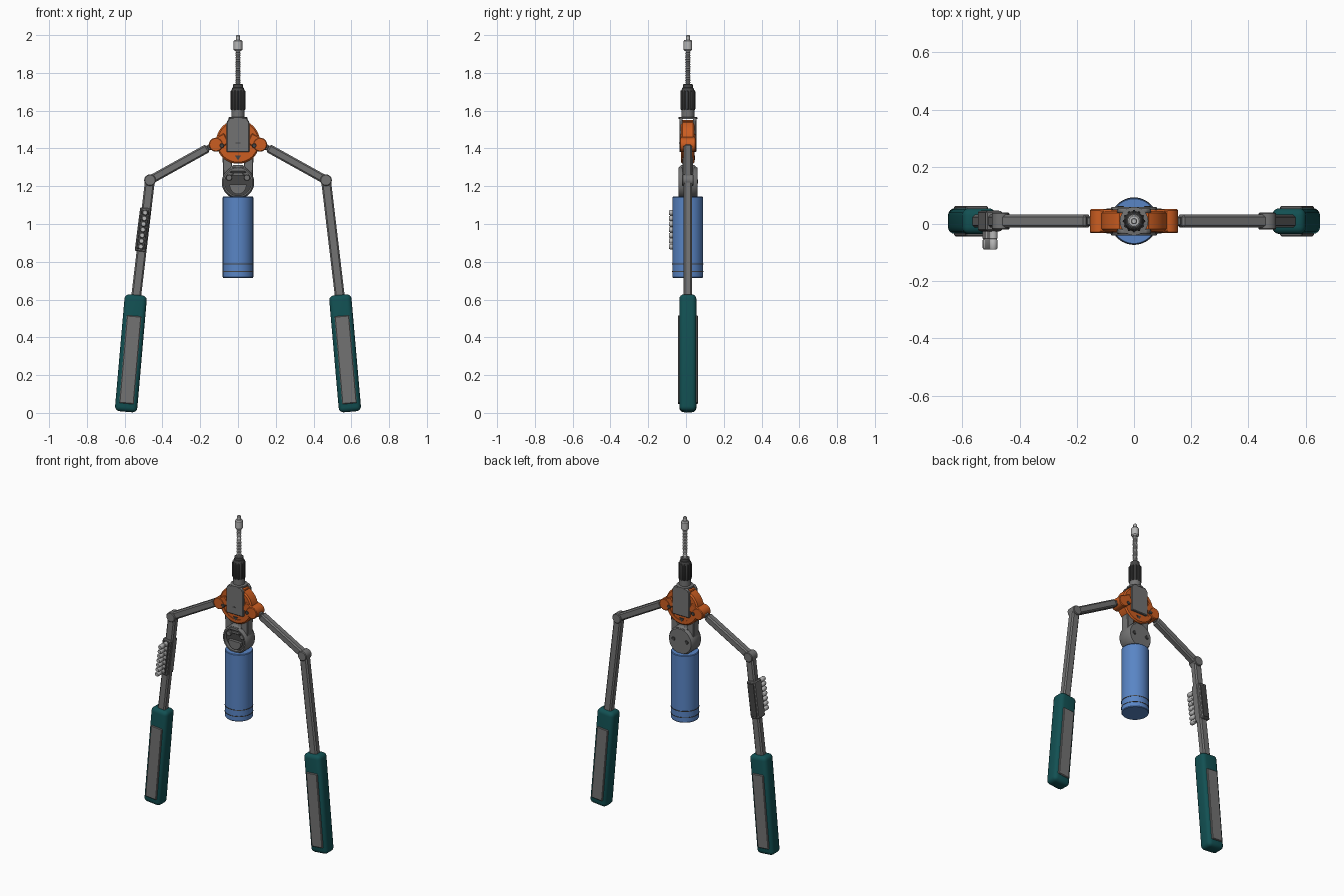
import bpy, bmesh, math
from mathutils import Vector, Matrix

if "Cube" in bpy.data.objects:
    bpy.data.objects.remove(bpy.data.objects["Cube"])

Y0 = 0.01  # tool's centre plane in y


def material(name, rgb):
    m = bpy.data.materials.new(name)
    m.diffuse_color = (*rgb, 1)
    m.use_nodes = True
    m.node_tree.nodes["Principled BSDF"].inputs["Base Color"].default_value = m.diffuse_color
    return m


GREY = material("steel grey", (0.17, 0.17, 0.17))
DARK = material("dark grey", (0.06, 0.06, 0.06))
LIGHT = material("light metal", (0.48, 0.48, 0.48))
ORANGE = material("orange", (0.6, 0.11, 0.015))
TEAL = material("dark teal", (0.006, 0.08, 0.085))
BLUE = material("blue", (0.1, 0.235, 0.56))


def finish(name, bm, mat, angle=35):
    bmesh.ops.recalc_face_normals(bm, faces=bm.faces[:])
    me = bpy.data.meshes.new(name)
    bm.to_mesh(me)
    bm.free()
    me.materials.append(mat)
    me.shade_smooth()
    me.set_sharp_from_angle(angle=math.radians(angle))
    ob = bpy.data.objects.new(name, me)
    bpy.context.collection.objects.link(ob)
    return ob


def lathe(name, profile, mat, n=32, centre=(0, 0), axis='Z', closed=False):
    """Spin (radius, height) points; centre is (x, y) for Z or (x, z) for Y."""
    bm = bmesh.new()
    rings = []
    for r, h in profile:
        ring = []
        for i in range(n):
            a = 2 * math.pi * i / n
            u, v = centre[0] + r * math.cos(a), centre[1] + r * math.sin(a)
            ring.append(bm.verts.new((u, v, h) if axis == 'Z' else (u, Y0 + h, v)))
        rings.append(ring)
    pairs = list(zip(rings, rings[1:]))
    if closed:
        pairs.append((rings[-1], rings[0]))
    for a, b in pairs:
        for i in range(n):
            j = (i + 1) % n
            bm.faces.new((a[i], a[j], b[j], b[i]))
    if not closed:
        bm.faces.new(rings[0])
        bm.faces.new(rings[-1])
    return finish(name, bm, mat)


def disc(name, x, z, r, y0, y1, mat, n=32, c=0.004):
    """Chamfered disc facing the front."""
    return lathe(name, [(r - c, y0), (r, y0 + c), (r, y1 - c), (r - c, y1)], mat, n, (x, z), 'Y')


def plate(name, pts, y0, y1, mat, bevel=0.004):
    """Extrude an x/z outline in y."""
    bm = bmesh.new()
    f = bm.faces.new([bm.verts.new((x, Y0 + y0, z)) for x, z in pts])
    ext = bmesh.ops.extrude_face_region(bm, geom=[f])
    vs = [g for g in ext["geom"] if isinstance(g, bmesh.types.BMVert)]
    bmesh.ops.translate(bm, verts=vs, vec=(0, y1 - y0, 0))
    if bevel:
        bmesh.ops.bevel(bm, geom=bm.edges[:], offset=bevel, segments=1, affect='EDGES')
    return finish(name, bm, mat)


def beam(name, p0, p1, width, depth, mat, bevel=0.008, seg=1, y=0.0):
    """Bar from p0 to p1 (x, z) with bevelled edges."""
    a, b = Vector((p0[0], Y0 + y, p0[1])), Vector((p1[0], Y0 + y, p1[1]))
    d = (b - a).normalized()
    side = Vector((d.z, 0, -d.x))
    rot = Matrix((side, Vector((0, 1, 0)), d)).transposed().to_4x4()
    bm = bmesh.new()
    bmesh.ops.create_cube(bm, size=1)
    bmesh.ops.scale(bm, verts=bm.verts[:], vec=(width, depth, (b - a).length))
    bmesh.ops.bevel(bm, geom=bm.edges[:], offset=bevel, segments=seg, profile=0.5, affect='EDGES')
    bm.transform(Matrix.Translation((a + b) / 2) @ rot)
    return finish(name, bm, mat)


def lerp(p, q, t):
    return (p[0] + (q[0] - p[0]) * t, p[1] + (q[1] - p[1]) * t)


# Two mirrored arms with grips
for s, side in ((-1, "left"), (1, "right")):
    foot, top = (s * 0.594, 0.006), (s * 0.54, 0.625)
    elbow, wrist = (s * 0.466, 1.232), (s * 0.16, 1.402)
    beam(side + "_grip", foot, top, 0.118, 0.09, TEAL, 0.025, 4)
    beam(side + "_grip_inlay", lerp(foot, top, 0.07), lerp(foot, top, 0.82),
         0.078, 0.106, GREY, 0.004)
    beam(side + "_lower_arm", lerp(foot, top, 0.9), elbow, 0.052, 0.045, GREY)
    beam(side + "_upper_arm", elbow, wrist, 0.046, 0.045, GREY)
    disc(side + "_elbow", *elbow, 0.031, -0.03, 0.03, GREY, 16)
    beam(side + "_link", wrist, (s * 0.11, 1.425), 0.03, 0.03, GREY, 0.004)
    # Orange pivot ears on the body
    disc(side + "_ear", s * 0.117, 1.42, 0.037, -0.042, 0.042, ORANGE, 24)
    disc(side + "_ear_pin", s * 0.085, 1.415, 0.012, -0.044, 0.044, DARK, 12, 0.002)
    beam(side + "_ear_web", (s * 0.06, 1.455), (s * 0.115, 1.425), 0.06, 0.08, ORANGE, 0.005)

# Orange body: recessed disc with a raised rim
disc("body_core", 0, 1.435, 0.11, -0.032, 0.032, ORANGE, 48)
lathe("body_rim", [(0.088, -0.036), (0.108, -0.036), (0.116, -0.028), (0.116, 0.028),
                   (0.108, 0.036), (0.088, 0.036)], ORANGE, 48, (0, 1.435), 'Y', True)

# Grey jaw plates on both faces, with small details on the front
outline = [(-0.06, 1.38), (0.06, 1.38), (0.06, 1.54), (0.045, 1.562), (-0.045, 1.562), (-0.06, 1.54)]
for y0, y1, where in ((-0.045, -0.028, "front"), (0.028, 0.045, "back")):
    plate(where + "_jaw_plate", outline, y0, y1, GREY)
plate("jaw_filler", [(-0.055, 1.4), (0.055, 1.4), (0.055, 1.545), (-0.055, 1.545)],
      -0.036, 0.036, ORANGE)
plate("body_notch", [(-0.016, 1.362), (0, 1.338), (0.016, 1.362)], -0.037, 0.037, DARK, 0)
plate("jaw_slot", [(-0.012, 1.425), (0.012, 1.425), (0.012, 1.432), (-0.012, 1.432)],
      -0.047, -0.04, DARK, 0)

# Nose: flange, collar, knurled sleeve
centre = (0, Y0)
lathe("nose_collar", [(0.05, 1.555), (0.05, 1.565), (0.034, 1.567), (0.034, 1.605)],
      GREY, 32, centre)
lathe("nose_sleeve", [(0.033, 1.6), (0.035, 1.606), (0.035, 1.705), (0.03, 1.72),
                      (0.027, 1.722), (0.027, 1.738), (0.018, 1.742)], DARK, 32, centre)
for i in range(12):
    a = 2 * math.pi * i / 12
    lathe("sleeve_rib", [(0.003, 1.604), (0.005, 1.61), (0.005, 1.7), (0.003, 1.708)], DARK, 8,
          (0.0345 * math.cos(a), Y0 + 0.0345 * math.sin(a)))

# Threaded mandrel with nut and tip
thread = []
for i in range(20):
    z = 1.735 + i * 0.0095
    thread += [(0.0105, z), (0.0145, z + 0.00475)]
lathe("threaded_rod", thread + [(0.0105, 1.926)], LIGHT, 20, centre)
lathe("mandrel_nut", [(0.016, 1.916), (0.023, 1.923), (0.023, 1.968), (0.018, 1.975)],
      LIGHT, 20, centre)
lathe("mandrel_tip", [(0.011, 1.97), (0.011, 1.996), (0.008, 2.0)], LIGHT, 16, centre)

# Swivel neck and round head
for s in (-1, 1):
    plate("neck_strut", [(s * 0.078, 1.24), (s * 0.025, 1.26), (s * 0.035, 1.345), (s * 0.082, 1.365)],
          -0.028, 0.028, GREY)
plate("neck_bridge", [(-0.05, 1.27), (0.05, 1.27), (0.035, 1.312), (-0.035, 1.312)],
      -0.045, 0.045, GREY, 0.01)
HZ = 1.22
lathe("head_rim", [(0.07, -0.05), (0.078, -0.05), (0.086, -0.038), (0.086, 0.038),
                   (0.078, 0.05), (0.07, 0.05)], GREY, 48, (0, HZ), 'Y', True)
disc("head_back", 0, HZ, 0.072, -0.02, 0.05, GREY, 48, 0.001)
disc("head_recess", 0, HZ, 0.071, -0.027, -0.019, DARK, 48, 0.001)
half = [(0.045 * math.cos(math.pi * i / 16), HZ - 0.01 - 0.052 * math.sin(math.pi * i / 16))
        for i in range(17)]
plate("head_half_boss", half, -0.046, -0.02, GREY, 0)
plate("head_bar", [(-0.03, 1.256), (0.03, 1.256), (0.025, 1.272), (-0.025, 1.272)],
      -0.042, -0.02, GREY, 0.002)
for x in (-0.047, 0.047):
    disc("head_screw", x, 1.245, 0.016, -0.04, -0.02, GREY, 16, 0.002)
    disc("head_back_screw", x, 1.225, 0.012, 0.045, 0.053, DARK, 16, 0.002)

# Blue collecting bottle with two thin bands
lathe("bottle", [(0.078, 0.715), (0.081, 0.719), (0.081, 1.141), (0.078, 1.145)], BLUE, 48, centre)
for z in (0.748, 0.788):
    lathe("bottle_band", [(0.079, z - 0.002), (0.083, z - 0.002), (0.083, z + 0.002),
                          (0.079, z + 0.002)], DARK, 48, centre, closed=True)

# Holder with spare mandrel tips on the left arm
low, high = (-0.518, 0.855), (-0.489, 1.085)
beam("tip_holder", low, high, 0.058, 0.07, GREY, 0.005)
beam("tip_holder_back", lerp(low, high, 0.05), lerp(low, high, 0.95), 0.042, 0.074, DARK, 0.002)
for i in range(7):
    x, z = lerp(low, high, 0.11 + 0.78 * i / 6)
    lathe("spare_tip", [(0.015, -0.03), (0.015, -0.06), (0.0125, -0.063), (0.0145, -0.066),
                        (0.0145, -0.094), (0.011, -0.1)], LIGHT, 16, (x, z), 'Y')
